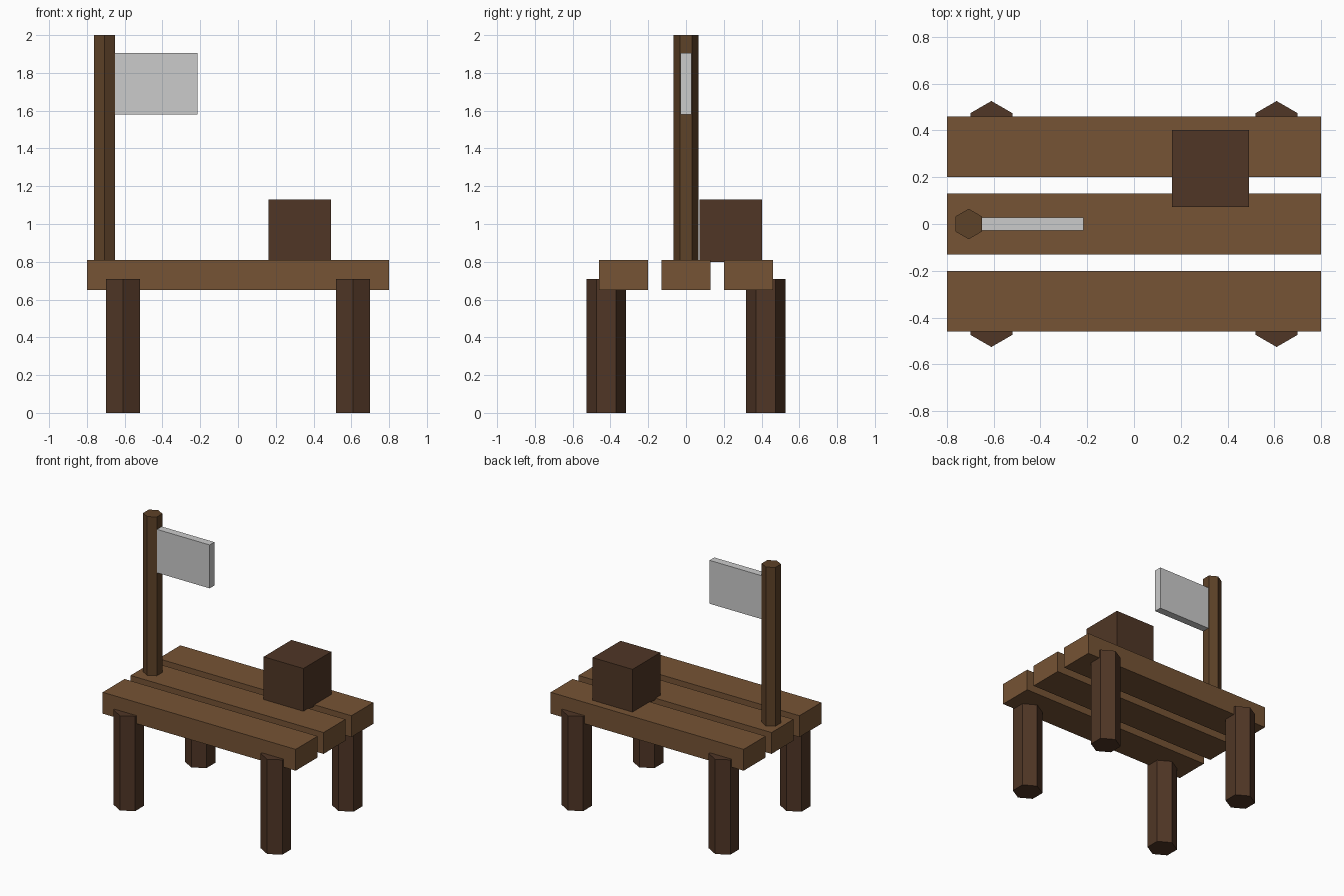
import bpy, bmesh
from math import sin, cos, pi

if "Cube" in bpy.data.objects:
    bpy.data.objects.remove(bpy.data.objects["Cube"])


def material(name, rgb):
    m = bpy.data.materials.new(name)
    m.diffuse_color = (*rgb, 1)
    m.use_nodes = True
    m.node_tree.nodes["Principled BSDF"].inputs["Base Color"].default_value = m.diffuse_color
    return m


plank_wood = material("plank_wood", (0.18, 0.087, 0.035))
dark_wood = material("dark_wood", (0.08, 0.037, 0.019))
pole_wood = material("pole_wood", (0.11, 0.054, 0.021))


def prism(name, outline, z0, z1, mat=None):
    """Extrude a flat outline straight up from z0 to z1."""
    bm = bmesh.new()
    base = bm.faces.new([bm.verts.new((x, y, z0)) for x, y in outline])
    top = bmesh.ops.extrude_face_region(bm, geom=[base], use_keep_orig=True)
    verts = [g for g in top["geom"] if isinstance(g, bmesh.types.BMVert)]
    bmesh.ops.translate(bm, verts=verts, vec=(0, 0, z1 - z0))
    bmesh.ops.recalc_face_normals(bm, faces=bm.faces)
    mesh = bpy.data.meshes.new(name)
    bm.to_mesh(mesh)
    bm.free()
    if mat:
        mesh.materials.append(mat)
    obj = bpy.data.objects.new(name, mesh)
    bpy.context.collection.objects.link(obj)
    return obj


def rect(x0, x1, y0, y1):
    return [(x0, y0), (x1, y0), (x1, y1), (x0, y1)]


def hexagon(x, y, r):
    # corners point along y
    return [(x + r * sin(i * pi / 3), y + r * cos(i * pi / 3)) for i in range(6)]


# Deck: three planks with gaps between them
for label, y in (("front", -0.33), ("middle", 0), ("back", 0.33)):
    prism(f"{label}_plank", rect(-0.8, 0.8, y - 0.13, y + 0.13), 0.65, 0.81, plank_wood)

# Four hexagonal legs, sunk into the outer planks
for side, y in (("front", -0.422), ("back", 0.422)):
    for hand, x in (("left", -0.61), ("right", 0.61)):
        prism(f"{side}_{hand}_leg", hexagon(x, y, 0.104), 0, 0.71, dark_wood)

# Crate resting on the deck
prism("crate", rect(0.162, 0.492, 0.072, 0.402), 0.80, 1.13, dark_wood)

# Flag pole and grey flag
prism("flag_pole", hexagon(-0.707, 0, 0.065), 0.80, 2.0, pole_wood)
prism("flag", rect(-0.66, -0.215, -0.028, 0.028), 1.58, 1.905)
